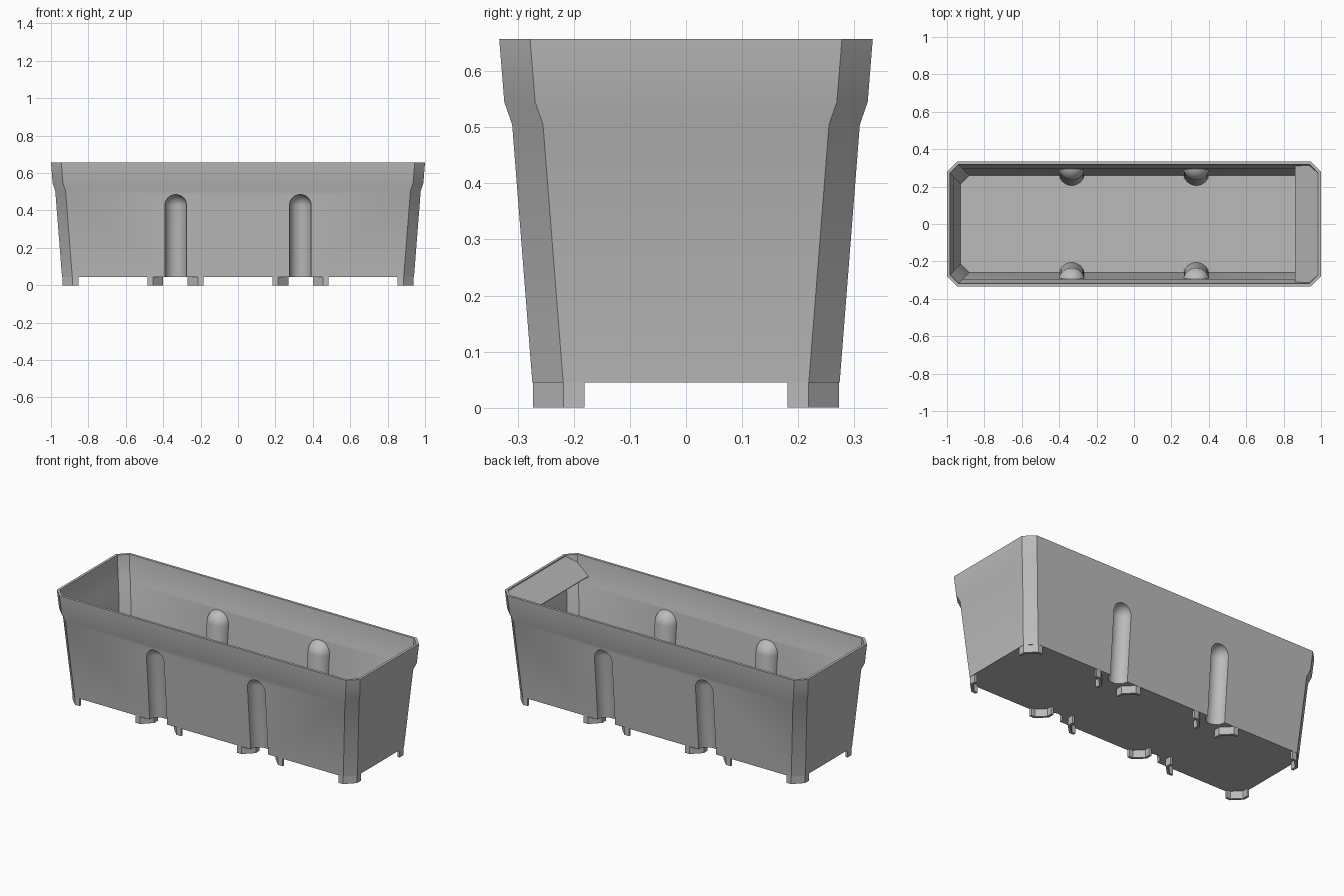
import bpy, bmesh, math

cube = bpy.data.objects.get("Cube")
if cube:
    bpy.data.objects.remove(cube, do_unlink=True)

grey = bpy.data.materials.new("planter grey")
grey.use_nodes = True
colour = (0.5, 0.5, 0.5, 1)
grey.diffuse_color = colour
grey.node_tree.nodes["Principled BSDF"].inputs["Base Color"].default_value = colour

WALL = 0.015
EXTRA = 0.667            # half length minus half depth
FLOOR_Z = 0.045
GROOVE_X = 0.333
PROFILE = [(FLOOR_Z, 0.274), (0.505, 0.31), (0.545, 0.324), (0.657, 0.333)]
SLOPE = (0.31 - 0.274) / (0.505 - FLOOR_Z)


def make_object(name, bm):
    bmesh.ops.recalc_face_normals(bm, faces=bm.faces)
    mesh = bpy.data.meshes.new(name)
    bm.to_mesh(mesh)
    bm.free()
    mesh.materials.append(grey)
    obj = bpy.data.objects.new(name, mesh)
    bpy.context.collection.objects.link(obj)
    return obj


def octagon(hy, z, chamfer):
    hx = hy + EXTRA
    quarter = [(hx, hy - chamfer), (hx - chamfer, hy)]
    half = quarter + [(-x, y) for x, y in reversed(quarter)]
    return [(x, y, z) for x, y in half + [(-x, -y) for x, y in half]]


def loft(name, profile, chamfer):
    bm = bmesh.new()
    rings = [[bm.verts.new(p) for p in octagon(hy, z, chamfer)] for z, hy in profile]
    for a, b in zip(rings, rings[1:]):
        for i in range(8):
            j = (i + 1) % 8
            bm.faces.new((a[i], a[j], b[j], b[i]))
    bm.faces.new(rings[0])
    bm.faces.new(rings[-1])
    return make_object(name, bm)


def round_top_post(name, x, side, radius):
    # Dome on a long post that leans with the wall
    bm = bmesh.new()
    bmesh.ops.create_uvsphere(bm, u_segments=40, v_segments=20, radius=radius)
    for v in bm.verts:
        v.co.z += 0.427 if v.co.z > -0.0001 else -0.1
        v.co.y = side * (0.274 + SLOPE * (v.co.z - FLOOR_Z)) + v.co.y
        v.co.x += x
    return make_object(name, bm)


def cut(target, cutter):
    mod = target.modifiers.new("cut", "BOOLEAN")
    mod.operation = "DIFFERENCE"
    mod.solver = "EXACT"
    mod.object = cutter
    bpy.context.view_layer.update()
    graph = bpy.context.evaluated_depsgraph_get()
    result = bpy.data.meshes.new_from_object(target.evaluated_get(graph))
    target.modifiers.clear()
    target.data = result
    bpy.data.objects.remove(cutter, do_unlink=True)


def shade(obj):
    bpy.ops.object.select_all(action="DESELECT")
    obj.select_set(True)
    bpy.context.view_layer.objects.active = obj
    bpy.ops.object.shade_smooth_by_angle(angle=math.radians(30))


# Trough: outer shell minus cavity, with four wall grooves
body = loft("trough", PROFILE, 0.055)
inside = [(z, hy - WALL) for z, hy in PROFILE]
inside[0] = (0.06, inside[0][1] + 0.001)
inside.append((0.7, inside[-1][1] + 0.003))
cavity = loft("cavity", inside, 0.046)
spots = [(x, s) for x in (-GROOVE_X, GROOVE_X) for s in (-1, 1)]
for x, s in spots:
    cut(cavity, round_top_post("groove_skin", x, s, 0.07))
cut(body, cavity)
for x, s in spots:
    cut(body, round_top_post("groove", x, s, 0.058))
shade(body)


def foot(name, x, side, turn):
    # Thin strip folded around a chamfered corner; turn is the x way it faces
    outer = [(-0.085, 0), (-0.055, 0), (0, -0.055), (0, -0.092)]
    inner = [(-0.085, -WALL), (-0.061, -WALL), (-WALL, -0.061), (-WALL, -0.092)]
    bm = bmesh.new()
    rings = []
    for z in (0, FLOOR_Z + 0.005):
        rings.append([[bm.verts.new((x + turn * px, side * (0.273 + py), z))
                       for px, py in line] for line in (outer, inner)])
    (lo_out, lo_in), (hi_out, hi_in) = rings
    for i in range(3):
        j = i + 1
        bm.faces.new((lo_out[i], lo_out[j], hi_out[j], hi_out[i]))
        bm.faces.new((lo_in[i], lo_in[j], hi_in[j], hi_in[i]))
        bm.faces.new((lo_out[i], lo_out[j], lo_in[j], lo_in[i]))
        bm.faces.new((hi_out[i], hi_out[j], hi_in[j], hi_in[i]))
    for i in (0, 3):
        bm.faces.new((lo_out[i], hi_out[i], hi_in[i], lo_in[i]))
    make_object(name, bm)


# Feet at the corners and on both sides of each groove
for side, depth in ((-1, "front"), (1, "back")):
    for turn, way in ((-1, "right"), (1, "left")):
        foot(f"{depth}_{way}_corner_foot", turn * 0.939, side, turn)
        foot(f"{depth}_{way}_groove_outer_foot", turn * 0.4, side, -turn)
        foot(f"{depth}_{way}_groove_inner_foot", turn * 0.27, side, turn)

# Sloping plate inside the left end
bm = bmesh.new()
half = [(0.86, 0.309), (0.94, 0.315), (0.986, 0.272)]
outline = half + [(x, -y) for x, y in reversed(half)]
plate = bm.faces.new([bm.verts.new((x, y, 0.652 - 0.8 * (0.986 - x))) for x, y in outline])
top = bmesh.ops.extrude_face_region(bm, geom=[plate])["geom"]
for item in top:
    if isinstance(item, bmesh.types.BMVert):
        item.co.z -= 0.004
make_object("end_plate", bm)
